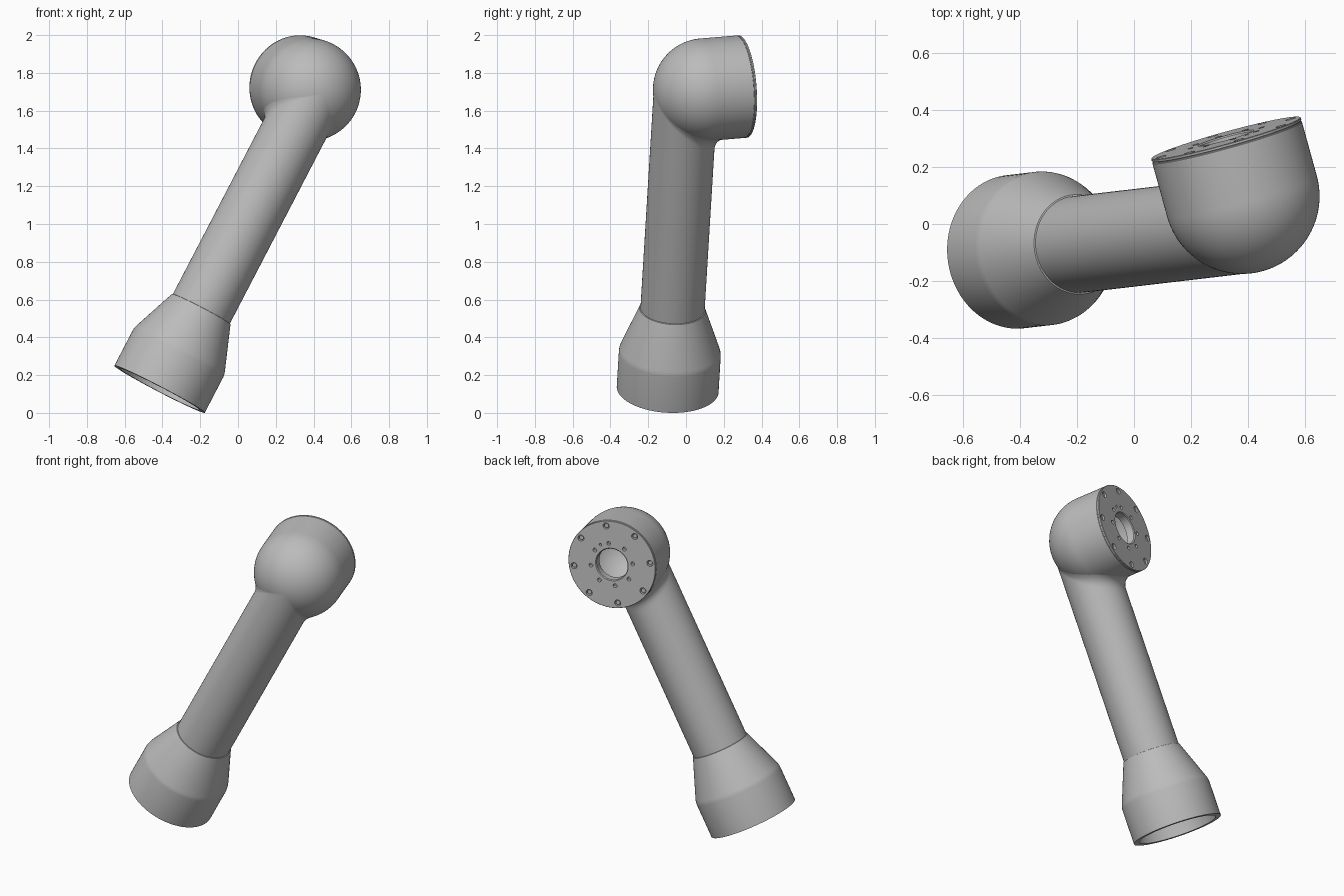
import bpy, bmesh
from math import sin, cos, pi, sqrt, radians
from mathutils import Matrix, Vector

cube = bpy.data.objects.get("Cube")
if cube:
    bpy.data.objects.remove(cube, do_unlink=True)

# Main axes: arm runs along d, head opens along e
d = Vector((0.461, 0.054, 0.886)).normalized()
e = Vector((-0.265, 0.961, 0.08))
e = (e - d * e.dot(d)).normalized()
side = d.cross(e)
R, TUBE, OFFSET, LENGTH, FACE = 0.272, 0.17, 0.102, 1.781, 0.213
head_centre = Vector((0.3785, 0.097, 1.711))


def frame(x, y, z, origin):
    m = Matrix((x, y, z)).transposed().to_4x4()
    m.translation = origin
    return m


arm_frame = frame(e, side, d, head_centre - e * OFFSET - d * LENGTH)
head_frame = frame(side, d, e, head_centre)

grey = bpy.data.materials.new("painted_grey")
grey.use_nodes = True
grey.diffuse_color = (0.5, 0.5, 0.5, 1)
grey.node_tree.nodes["Principled BSDF"].inputs["Base Color"].default_value = (0.5, 0.5, 0.5, 1)


def make(name, bm, matrix):
    mesh = bpy.data.meshes.new(name)
    bm.to_mesh(mesh)
    bm.free()
    mesh.materials.append(grey)
    obj = bpy.data.objects.new(name, mesh)
    bpy.context.collection.objects.link(obj)
    obj.matrix_world = matrix
    return obj


def activate(obj):
    bpy.ops.object.select_all(action='DESELECT')
    obj.select_set(True)
    bpy.context.view_layer.objects.active = obj


def smooth(obj):
    activate(obj)
    bpy.ops.object.shade_smooth_by_angle(angle=radians(32))


def lathe(name, profile, matrix, steps=96):
    bm = bmesh.new()
    verts = [bm.verts.new((r, 0, z)) for r, z in profile]
    edges = [bm.edges.new(pair) for pair in zip(verts, verts[1:])]
    bmesh.ops.spin(bm, geom=verts + edges, cent=(0, 0, 0), axis=(0, 0, 1),
                   angle=2 * pi, steps=steps)
    bmesh.ops.remove_doubles(bm, verts=bm.verts, dist=1e-5)
    bmesh.ops.recalc_face_normals(bm, faces=bm.faces)
    return make(name, bm, matrix)


def discs(name, spots, z_low, z_high):
    bm = bmesh.new()
    for radius, angle, size in spots:
        a = radians(angle)
        place = Matrix.Translation((radius * sin(a), radius * cos(a), (z_low + z_high) / 2))
        bmesh.ops.create_cone(bm, cap_ends=True, segments=20, radius1=size,
                              radius2=size, depth=z_high - z_low, matrix=place)
    return make(name, bm, head_frame)


# Hollow flared socket at the foot of the arm
smooth(lathe("base_socket", [
    (0, 1.5), (0.145, 1.5), (0.145, 0.47), (0.238, 0.22), (0.238, 0),
    (0.27, 0), (0.27, 0.215), (0.268, 0.228), (0.264, 0.242),
    (0.175, 0.478), (0.168, 0.48)], arm_frame))


# Tube whose upper end flares into the underside of the head
def underside(r, a):
    u, w = r * sin(a), min(0, r * cos(a) - OFFSET)
    return LENGTH - sqrt(max(0, R * R - u * u - w * w))


N, STEPS = 96, 8
bm = bmesh.new()
columns = []
for i in range(N):
    a = 2 * pi * i / N
    f = 0.035 * (1 + cos(a))
    h = underside(TUBE, a)
    points = [(TUBE, 0.46), (TUBE, h - f - 0.02)]
    for k in range(STEPS + 1):
        t = k / STEPS
        z = (1 - t) ** 2 * (h - f) + 2 * t * (1 - t) * h + t * t * (underside(TUBE + f, a) + 0.003)
        points.append((TUBE + f * t * t, z))
    columns.append([bm.verts.new((r * cos(a), r * sin(a), z)) for r, z in points])
for i in range(N):
    p, q = columns[i], columns[(i + 1) % N]
    for k in range(len(p) - 1):
        bm.faces.new((p[k], q[k], q[k + 1], p[k + 1]))
smooth(make("arm_tube", bm, arm_frame))

# Head: hollow domed housing closed by a flange with a central bore
INNER = R - 0.03
dome = [(R * sin(pi / 2 * k / 24), -R * cos(pi / 2 * k / 24)) for k in range(25)]
cavity = [(INNER * cos(pi / 2 * k / 24), -INNER * sin(pi / 2 * k / 24)) for k in range(25)]
dome[0], cavity[-1] = (0, -R), (0, -INNER)
flange = [(R, 0.197), (0.269, 0.199), (0.269, 0.202), (R, 0.204), (R, 0.211), (0.27, FACE),
          (0.102, FACE), (0.097, FACE - 0.005), (0.097, 0.16), (INNER, 0.16)]
head = lathe("head_housing", dome + flange + cavity, head_frame)

# Bolt recesses, dowel holes and one index hole in the flange
bolts = [(0.24, 17 + 45 * k, 0.019) for k in range(8)]
holes = [(0.132, 17 + 45 * k, 0.012) for k in range(8)] + [(0.136, -6, 0.008)]
cutter = discs("hole_cutter", bolts + holes, FACE - 0.028, FACE + 0.02)
cutter.hide_render = True
cutter.hide_set(True)
cut = head.modifiers.new("flange_holes", 'BOOLEAN')
cut.operation, cut.solver, cut.object = 'DIFFERENCE', 'EXACT', cutter
activate(head)
bpy.ops.object.modifier_apply(modifier=cut.name)
bpy.data.objects.remove(cutter, do_unlink=True)
smooth(head)

# Screw heads sunk in the outer recesses
smooth(discs("flange_screws", [(r, a, 0.013) for r, a, s in bolts], FACE - 0.03, FACE - 0.008))
